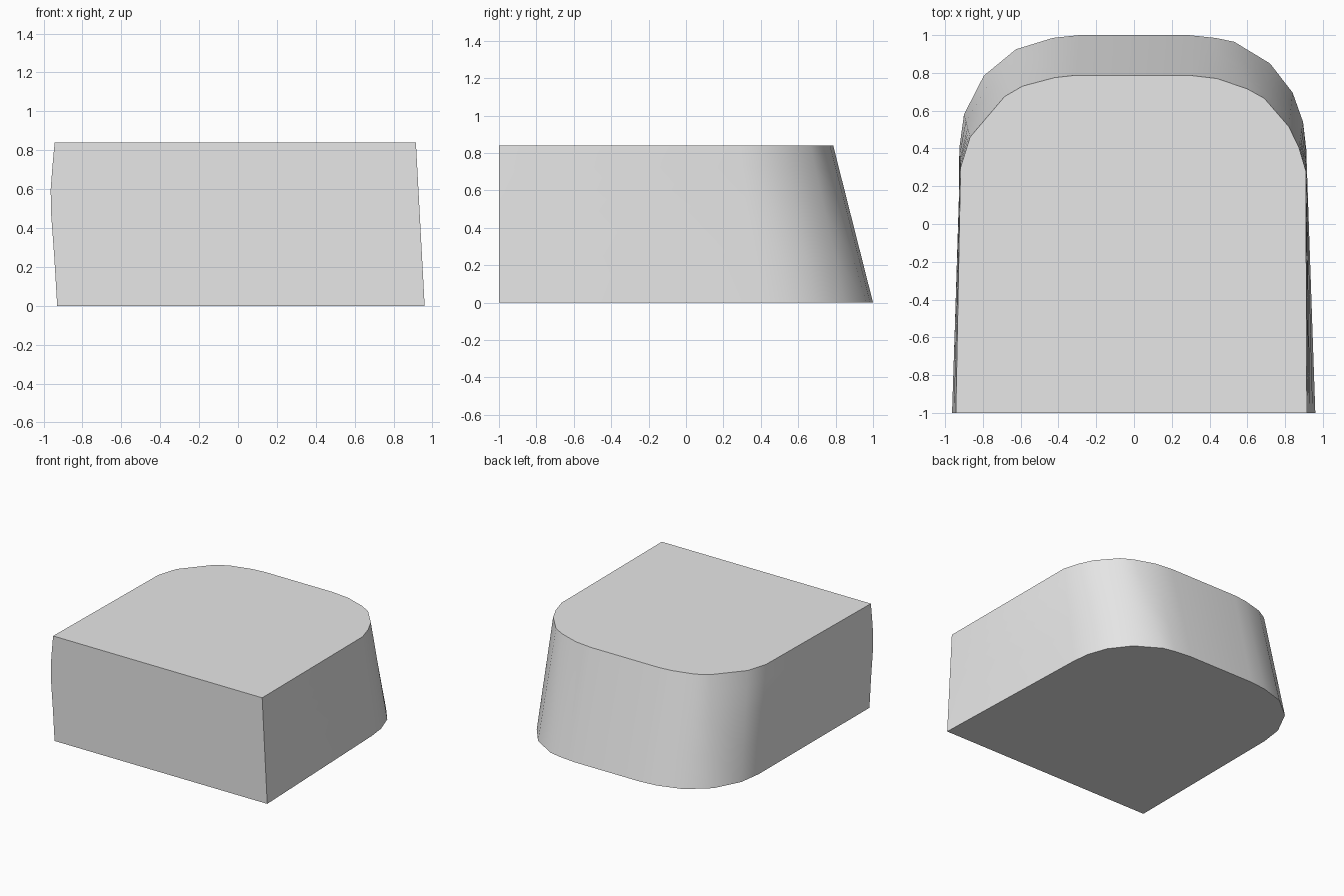
import bpy, bmesh, math
from mathutils import Vector

cube = bpy.data.objects.get("Cube")
if cube:
    bpy.data.objects.remove(cube, do_unlink=True)

HEIGHT = 0.84

# Outlines run from the front corner at -x, round the back, to the front corner at +x
base_outline = [(-.93, -1), (-.925, .4), (-.9, .58), (-.795, .785), (-.625, .925),
                (-.43, .985), (-.29, 1), (.29, 1), (.43, .985), (.53, .965),
                (.72, .85), (.84, .695), (.895, .54), (.912, .395), (.96, -1)]
top_outline = [(-.943, -1), (-.918, .3), (-.868, .46), (-.685, .675), (-.59, .73),
               (-.42, .775), (-.31, .787), (.295, .787), (.44, .77), (.6, .715),
               (.69, .665), (.82, .515), (.873, .405), (.91, .28), (.915, -1)]

# Height of each ring, and how far the front corner at -x bulges out there
levels = [(0, 0), (.25, .011), (.49, .025), (.6, .024), (.72, .013), (HEIGHT, 0)]


def ring(bm, z, bulge):
    """One horizontal section, blended between the two outlines."""
    t = z / HEIGHT
    verts = []
    for i, (a, b) in enumerate(zip(base_outline, top_outline)):
        p = Vector(a).lerp(Vector(b), t)
        if i == 0:
            p.x -= bulge
        verts.append(bm.verts.new((p.x, p.y, z)))
    return verts


def skin(bm, lower, upper):
    """Side faces between two sections, including the flat front."""
    n = len(lower)
    for i in range(n):
        j = (i + 1) % n
        bm.faces.new((lower[i], lower[j], upper[j], upper[i]))


# Tapered body with a flat front and a rounded back
bm = bmesh.new()
rings = [ring(bm, z, bulge) for z, bulge in levels]
for lower, upper in zip(rings, rings[1:]):
    skin(bm, lower, upper)
bm.faces.new(rings[0])
bm.faces.new(rings[-1])
bmesh.ops.recalc_face_normals(bm, faces=bm.faces)
mesh = bpy.data.meshes.new("rounded_body")
bm.to_mesh(mesh)
bm.free()

body = bpy.data.objects.new("rounded_body", mesh)
bpy.context.collection.objects.link(body)

# Plain grey material
grey = bpy.data.materials.new("light_grey")
grey.use_nodes = True
colour = (.8, .8, .8, 1)
grey.diffuse_color = colour
grey.node_tree.nodes["Principled BSDF"].inputs["Base Color"].default_value = colour
mesh.materials.append(grey)

# Smooth curved wall, sharp rims and front corners
bpy.ops.object.select_all(action='DESELECT')
body.select_set(True)
bpy.context.view_layer.objects.active = body
bpy.ops.object.shade_smooth_by_angle(angle=math.radians(35))
